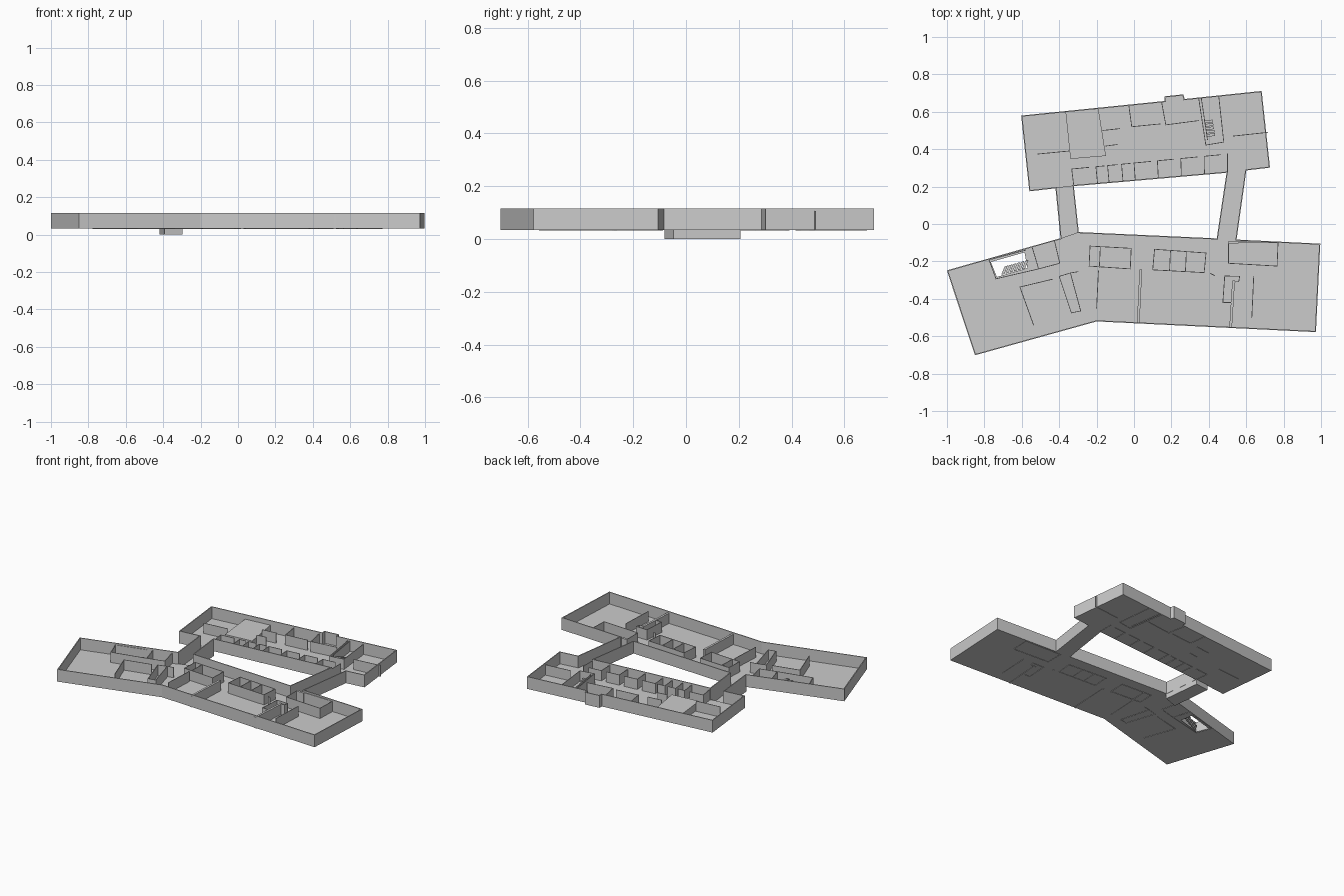
import bpy, bmesh
from mathutils import Vector
from mathutils.geometry import tessellate_polygon

if "Cube" in bpy.data.objects:
    bpy.data.objects.remove(bpy.data.objects["Cube"])

FLOOR, TOP, INNER = 0.033, 0.115, 0.105


def finish(name, bm):
    bmesh.ops.recalc_face_normals(bm, faces=bm.faces)
    me = bpy.data.meshes.new(name)
    bm.to_mesh(me)
    bm.free()
    ob = bpy.data.objects.new(name, me)
    bpy.context.collection.objects.link(ob)
    return ob


def slab(name, loops, z0, z1):
    """Flat plate from an outline and optional hole loops."""
    bm = bmesh.new()
    pts = [[Vector((x, y, z0)) for x, y in lp] for lp in loops]
    vs = [bm.verts.new(p) for lp in pts for p in lp]
    for tri in tessellate_polygon(pts):
        bm.faces.new([vs[i] for i in tri])
    bmesh.ops.recalc_face_normals(bm, faces=bm.faces)
    r = bmesh.ops.extrude_face_region(bm, geom=bm.faces[:], use_keep_orig=True)
    up = [g for g in r["geom"] if isinstance(g, bmesh.types.BMVert)]
    bmesh.ops.translate(bm, verts=up, vec=(0, 0, z1 - z0))
    return finish(name, bm)


def walls(name, paths, z0=0.031, z1=INNER, t=0.004, closed=False):
    """Upright walls of thickness t along polylines."""
    bm = bmesh.new()
    for path in paths:
        p = [Vector(q) for q in path]
        if closed:
            p.append(p[0])
        for a, b in zip(p, p[1:]):
            d = (b - a).normalized() * t / 2
            n = Vector((-d.y, d.x))
            base = [a - d - n, b + d - n, b + d + n, a - d + n]
            lo = [bm.verts.new((*q, z0)) for q in base]
            hi = [bm.verts.new((*q, z1)) for q in base]
            bm.faces.new(lo[::-1])
            bm.faces.new(hi)
            for i in range(4):
                j = (i + 1) % 4
                bm.faces.new((lo[i], lo[j], hi[j], hi[i]))
    return finish(name, bm)


def lerp(a, b, f):
    return Vector(a).lerp(Vector(b), f)


# outlines of the two wings and the links
link_l = [(-.417, .194), (-.325, .205), (-.298, -.046), (-.39, -.078)]
link_r = [(.498, .277), (.598, .289), (.545, -.086), (.445, -.08)]
south = [(-.997, -.25), (-.848, -.698), (-.20, -.518), (.97, -.575), (.993, -.108),
         link_r[2], link_r[3], link_l[2], link_l[3]]
north = [(-.60, .577), (-.557, .178), link_l[0], link_l[1], link_r[0], link_r[1],
         (.724, .304), (.68, .708), (.268, .665), (.262, .69), (.167, .68), (.167, .655)]
stair_hole = [(-.765, -.203), (-.585, -.152), (-.57, -.235), (-.733, -.283)]

# floors
slab("south_floor", [south, stair_hole], FLOOR, FLOOR + .003)
slab("north_floor", [north], FLOOR, FLOOR + .003)
slab("right_link_floor", [link_r], FLOOR, FLOOR + .003)
slab("left_link_floor", [link_l], 0, .003)
walls("left_link_base", [link_l], 0, FLOOR + .003, closed=True)

# outer walls, open where the links join
walls("south_outer_walls", [south[8:] + south[:6], south[6:8]], FLOOR, TOP, .006)
walls("north_outer_walls", [north[5:] + north[:3], north[3:5]], FLOOR, TOP, .006)
walls("link_walls", [(l[i], l[3 - i]) for l in (link_l, link_r) for i in (0, 1)],
      FLOOR, TOP, .006)

# solid core in the north wing
slab("north_core_block", [[(-.366, .60), (-.19, .615), (-.15, .364), (-.34, .348)]],
     FLOOR, .085)

# north wing partitions
walls("north_partitions", [
    [(-.515, .374), (-.35, .39)],
    [(-.167, .50), (-.076, .51)], [(-.15, .417), (-.09, .425)],
    [(-.028, .636), (-.012, .52), (.14, .535)],
    [(.148, .65), (.17, .53), (.346, .553)],
    [(.346, .672), (.384, .422), (.48, .438), (.453, .684)],
    [(.36, .672), (.393, .45)],
    [(.53, .47), (.715, .49)]])

# row of small offices along the courtyard
row_a, row_b = (-.333, .294), (.50, .374)
base_a, base_b = (-.322, .205), (.50, .277)
cuts = [0, .155, .23, .32, .40, .55, .70, .85, 1]
office = []
for i, f in enumerate(cuts):
    office.append([lerp(base_a, base_b, f), lerp(row_a, row_b, f)])
    if i + 1 < len(cuts):
        g = f + (cuts[i + 1] - f) * .7
        office.append([lerp(row_a, row_b, f), lerp(row_a, row_b, g)])
walls("north_offices", office)

# south wing rooms
walls("south_rooms", [
    [(-.235, -.118), (-.015, -.13), (-.02, -.24), (-.24, -.225)],
    [(.11, -.135), (.385, -.155), (.375, -.26), (.10, -.245)],
    [(.505, -.095), (.77, -.10), (.765, -.225), (.505, -.21)],
    [(-.40, -.28), (-.34, -.262), (-.285, -.465), (-.335, -.475)]], closed=True)
walls("south_partitions", [
    [(-.18, -.12), (-.185, -.23)],
    [(.195, -.142), (.19, -.25)], [(.28, -.148), (.275, -.255)],
    [(-.19, -.25), (-.20, -.45)],
    [(.485, -.278), (.565, -.28), (.56, -.308), (.535, -.31)],
    [(.485, -.278), (.475, -.42), (.522, -.42)],
    [(.64, -.28), (.63, -.50)], [(.41, -.265), (.43, -.275)],
    [(-.34, -.262), (-.30, -.255)],
    [(-.435, -.295), (-.61, -.337), (-.537, -.54)]])
walls("south_thick_walls", [[(.036, -.25), (.023, -.525)], [(.532, -.31), (.517, -.55)]], t=.014)
slab("entry_box", [[(.505, -.09), (.56, -.09), (.56, -.105), (.505, -.105)]], FLOOR, INNER)

# stair room in the west wing
walls("stair_room", [
    [(-.775, -.192), (-.738, -.293), (-.51, -.24), (-.397, -.21), (-.425, -.09)],
    [(-.51, -.24), (-.545, -.122)],
    [(-.775, -.192), (-.58, -.14)]])


# stair flights made of repeated steps
def steps(name, start, run, across, n, z0, dz):
    s, r, a = Vector(start), Vector(run), Vector(across)
    for i in range(n):
        p = s + r * i
        slab(f"{name}_{i + 1}", [[p, p + r * .8, p + r * .8 + a, p + a]],
             z0 + dz * i, z0 + dz * i + .006)


steps("west_stair", (-.71, -.272), (.022, .006), (.018, .045), 6, .032, .008)
steps("north_stair", (.372, .57), (.003, -.018), (.045, .006), 6, .037, .008)
